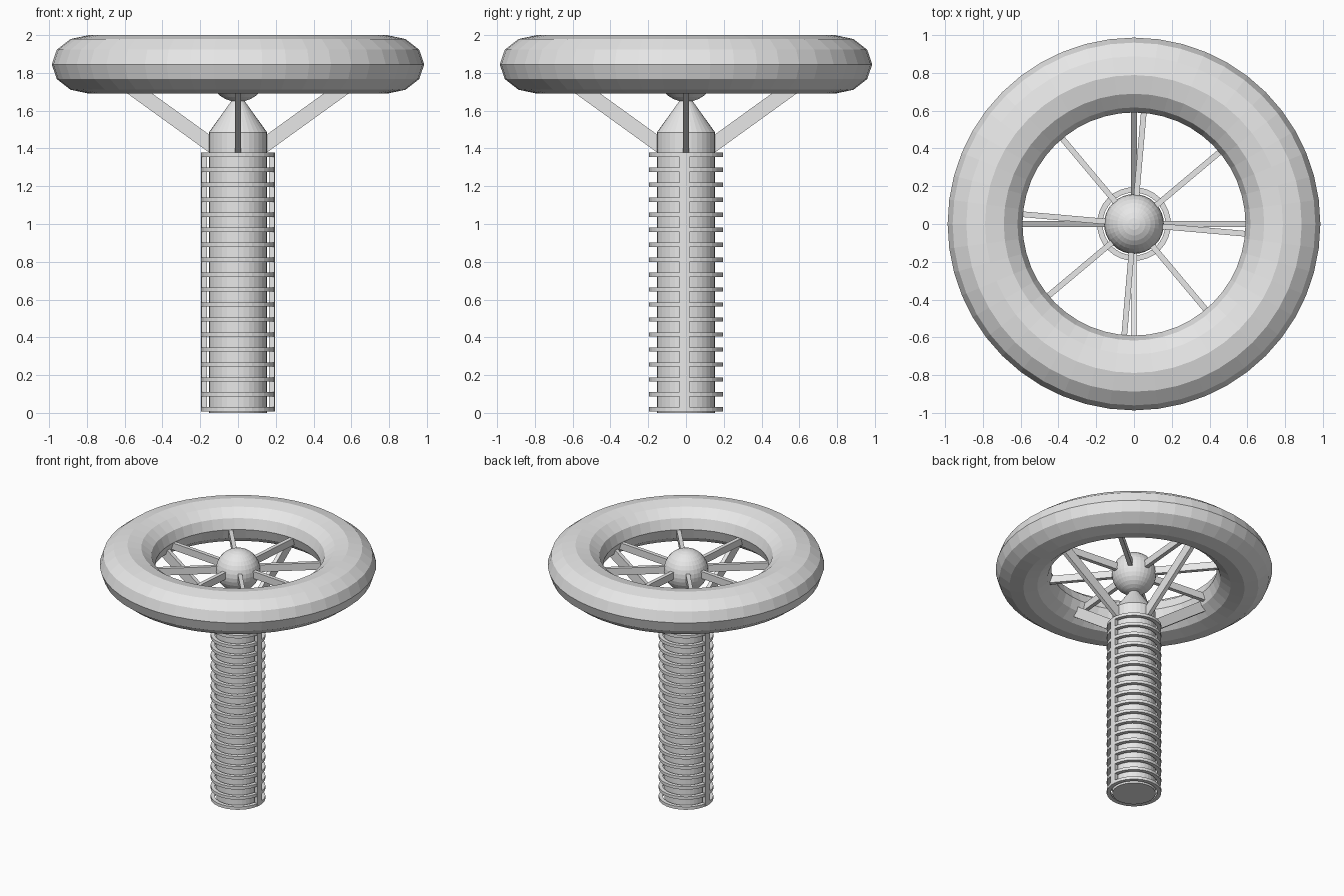
import bpy, bmesh, math
from mathutils import Matrix, Vector

if "Cube" in bpy.data.objects:
    bpy.data.objects.remove(bpy.data.objects["Cube"])

grey = bpy.data.materials.new("plain grey")
grey.diffuse_color = (0.8, 0.8, 0.8, 1)
grey.use_nodes = True
grey.node_tree.nodes["Principled BSDF"].inputs["Base Color"].default_value = grey.diffuse_color


def finish(name, bm):
    bmesh.ops.recalc_face_normals(bm, faces=bm.faces)
    me = bpy.data.meshes.new(name)
    bm.to_mesh(me)
    bm.free()
    ob = bpy.data.objects.new(name, me)
    me.materials.append(grey)
    bpy.context.collection.objects.link(ob)
    return ob


def sweep(bm, profile, start, end, steps):
    """Sweep a closed (radius, z) profile about z, capping it if it is a partial turn."""
    full = abs(end - start - math.tau) < 1e-6
    rows = []
    for i in range(steps if full else steps + 1):
        a = start + (end - start) * i / steps
        rows.append([bm.verts.new((r * math.cos(a), r * math.sin(a), z)) for r, z in profile])
    n = len(profile)
    for i in range(steps):
        p, q = rows[i], rows[(i + 1) % len(rows)]
        for j in range(n):
            k = (j + 1) % n
            bm.faces.new((p[j], q[j], q[k], p[k]))
    if not full:
        bm.faces.new(rows[0])
        bm.faces.new(rows[-1])


def bar(name, p, q, width, height, angle):
    """Square bar between two (radius, z) points, turned about z."""
    a, b = Vector((p[0], 0, p[1])), Vector((q[0], 0, q[1]))
    d = b - a
    tilt = -math.atan2(d.z, d.x)
    m = (Matrix.Rotation(angle, 4, 'Z') @ Matrix.Translation((a + b) / 2)
         @ Matrix.Rotation(tilt, 4, 'Y') @ Matrix.Diagonal((d.length, width, height, 1)))
    bm = bmesh.new()
    bmesh.ops.create_cube(bm, size=1, matrix=m)
    finish(name, bm)


# Flattened ring on top
bm = bmesh.new()
section = [(0.788 + 0.198 * math.cos(math.tau * i / 12),
            1.845 + 0.155 * math.sin(math.tau * i / 12)) for i in range(12)]
sweep(bm, section, 0, math.tau, 48)
finish("top_ring", bm)

# Ball at the hub
bm = bmesh.new()
bmesh.ops.create_uvsphere(bm, u_segments=32, v_segments=16, radius=0.158,
                          matrix=Matrix.Translation((0, 0, 1.805)))
finish("hub_ball", bm)

# Spokes from ball to ring, slightly turned from the axes
for i in range(8):
    bar(f"spoke_{i + 1}", (0.1, 1.815), (0.66, 1.815), 0.03, 0.055,
        math.radians(45 * i - 5))

# Slanted braces from post to ring
for i in range(4):
    bar(f"brace_{i + 1}", (0.10, 1.388), (0.66, 1.792), 0.03, 0.077, math.radians(90 * i))

# Post and its pointed top
bm = bmesh.new()
bmesh.ops.create_cone(bm, cap_ends=True, segments=32, radius1=0.154, radius2=0.154,
                      depth=1.485, matrix=Matrix.Translation((0, 0, 0.7425)))
finish("post", bm)
bm = bmesh.new()
bmesh.ops.create_cone(bm, cap_ends=True, segments=32, radius1=0.154, radius2=0,
                      depth=0.215, matrix=Matrix.Translation((0, 0, 1.5925)))
finish("post_point", bm)

# Cage of thin hoops around the post
INNER, OUTER = 0.166, 0.195
bm = bmesh.new()
for i in range(18):
    z = 0.007 + i * 0.0793
    sweep(bm, [(INNER, z), (OUTER, z), (OUTER, z + 0.023), (INNER, z + 0.023)],
          0, math.tau, 32)
finish("cage_hoops", bm)

# Two upright strips joining the hoops, left and right
for side, turn in (("right", 0), ("left", math.pi)):
    mid = turn - math.radians(2.2)
    half = math.radians(8)
    bm = bmesh.new()
    sweep(bm, [(INNER, 0.007), (OUTER, 0.007), (OUTER, 1.378), (INNER, 1.378)],
          mid - half, mid + half, 3)
    finish(f"cage_strip_{side}", bm)
